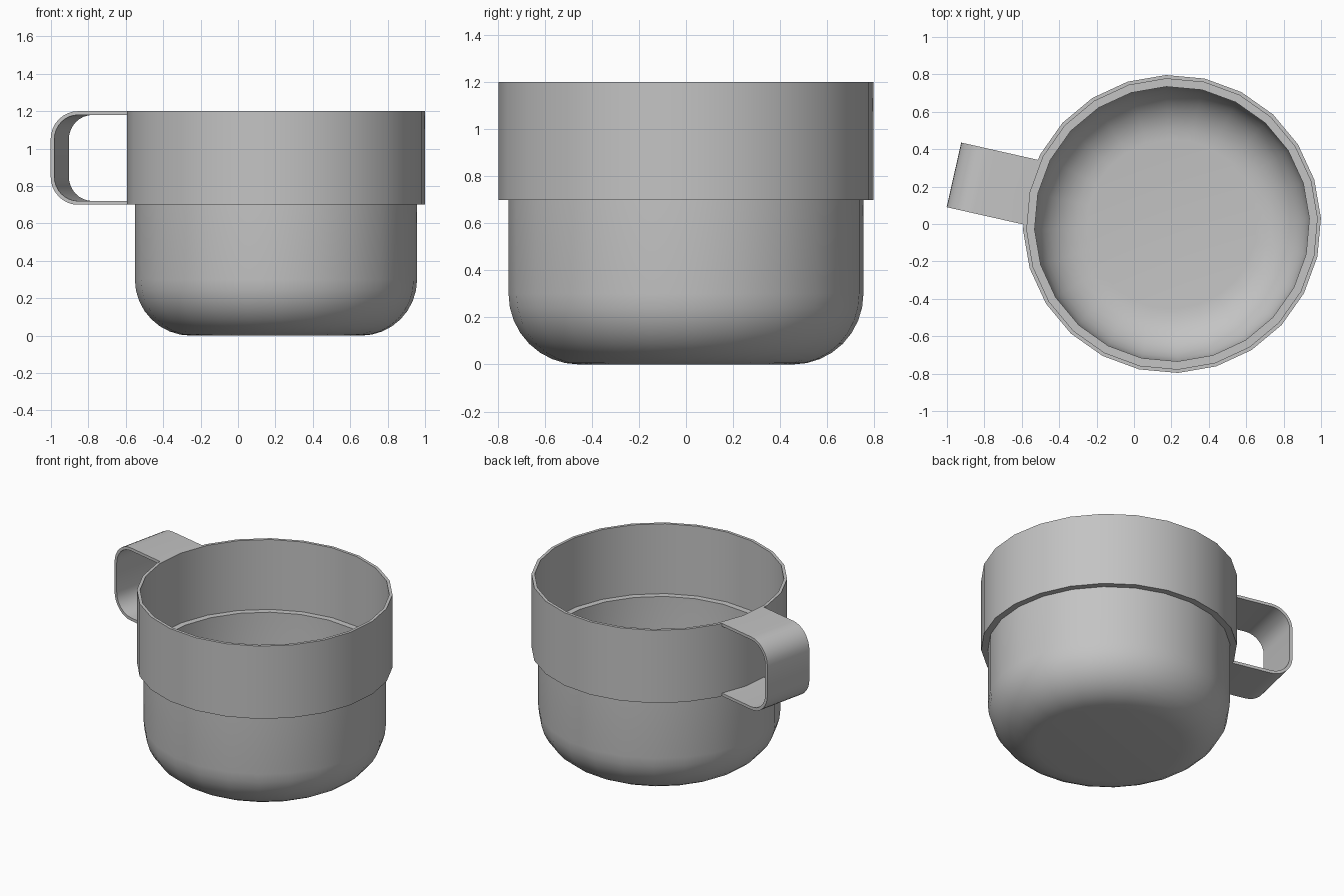
import bpy, bmesh, math
from mathutils import Matrix

if "Cube" in bpy.data.objects:
    bpy.data.objects.remove(bpy.data.objects["Cube"])

SIDES = 24
TURN = math.radians(2.3)      # angle of the first cup corner
CX = 0.203                    # cup axis
R_TOP, R_LOW, WALL = 0.797, 0.755, 0.02
Z_STEP, Z_TOP = 0.70, 1.20

grey = bpy.data.materials.new("light grey")
grey.diffuse_color = (0.55, 0.55, 0.55, 1)
grey.use_nodes = True
grey.node_tree.nodes["Principled BSDF"].inputs["Base Color"].default_value = grey.diffuse_color


def finish(name, bm):
    bmesh.ops.recalc_face_normals(bm, faces=bm.faces[:])
    me = bpy.data.meshes.new(name)
    bm.to_mesh(me)
    bm.free()
    me.materials.append(grey)
    ob = bpy.data.objects.new(name, me)
    bpy.context.collection.objects.link(ob)
    bpy.context.view_layer.objects.active = ob
    ob.select_set(True)
    bpy.ops.object.shade_smooth_by_angle(angle=math.radians(30))
    ob.select_set(False)
    return ob


def arc(cx, cz, r, a0, a1, n):
    return [(cx + r * math.cos(math.radians(a0 + (a1 - a0) * i / n)),
             cz + r * math.sin(math.radians(a0 + (a1 - a0) * i / n)))
            for i in range(n + 1)]


# Cup: lathed wall profile, outside bottom -> rim -> inside floor
profile = arc(R_LOW - 0.3, 0.3, 0.3, -90, 0, 8)
profile += [(R_LOW, Z_STEP), (R_TOP, Z_STEP), (R_TOP, Z_TOP),
            (R_TOP - WALL, Z_TOP), (R_TOP - WALL, Z_STEP + WALL),
            (R_LOW - WALL, Z_STEP + WALL)]
profile += arc(R_LOW - 0.3, 0.3, 0.3 - WALL, 0, -90, 8)

bm = bmesh.new()
rings = []
for r, z in profile:
    rings.append([bm.verts.new((CX + r * math.cos(TURN + math.tau * k / SIDES),
                                r * math.sin(TURN + math.tau * k / SIDES), z))
                  for k in range(SIDES)])
for a, b in zip(rings, rings[1:]):
    for k in range(SIDES):
        j = (k + 1) % SIDES
        bm.faces.new((a[k], a[j], b[j], b[k]))
bm.faces.new(rings[0])        # underside
bm.faces.new(rings[-1])       # inside floor
finish("cup_body", bm)

# Handle: bent flat strap whose ends follow the cup wall
END, RAD, HALF = 1.195, 0.15, 0.177


def strap_path(off):
    pts = arc(END - RAD, Z_TOP - RAD, RAD - off, 90, 0, 8)
    pts += arc(END - RAD, Z_STEP + RAD, RAD - off, 0, -90, 8)
    return [(None, Z_TOP - off)] + pts + [(None, Z_STEP + off)]


step = math.tau / SIDES
slope = (1 - math.cos(step)) / math.sin(step)
bm = bmesh.new()
cols = []                     # [layer][point][left, middle, right]
for off in (0, WALL):
    cols.append([[bm.verts.new((R_TOP - slope * abs(y) if x is None else x, y, z))
                  for y in (-HALF, 0, HALF)] for x, z in strap_path(off)])
out, inn = cols
for i in range(len(out) - 1):
    for layer in cols:
        for c in (0, 1):
            bm.faces.new((layer[i][c], layer[i + 1][c],
                          layer[i + 1][c + 1], layer[i][c + 1]))
    for c in (0, 2):
        bm.faces.new((out[i][c], out[i + 1][c], inn[i + 1][c], inn[i][c]))
for i in (0, -1):
    for c in (0, 1):
        bm.faces.new((out[i][c], out[i][c + 1], inn[i][c + 1], inn[i][c]))
bm.transform(Matrix.Translation((CX, 0, 0)) @
             Matrix.Rotation(TURN + 11 * step, 4, 'Z'))
finish("handle", bm)
